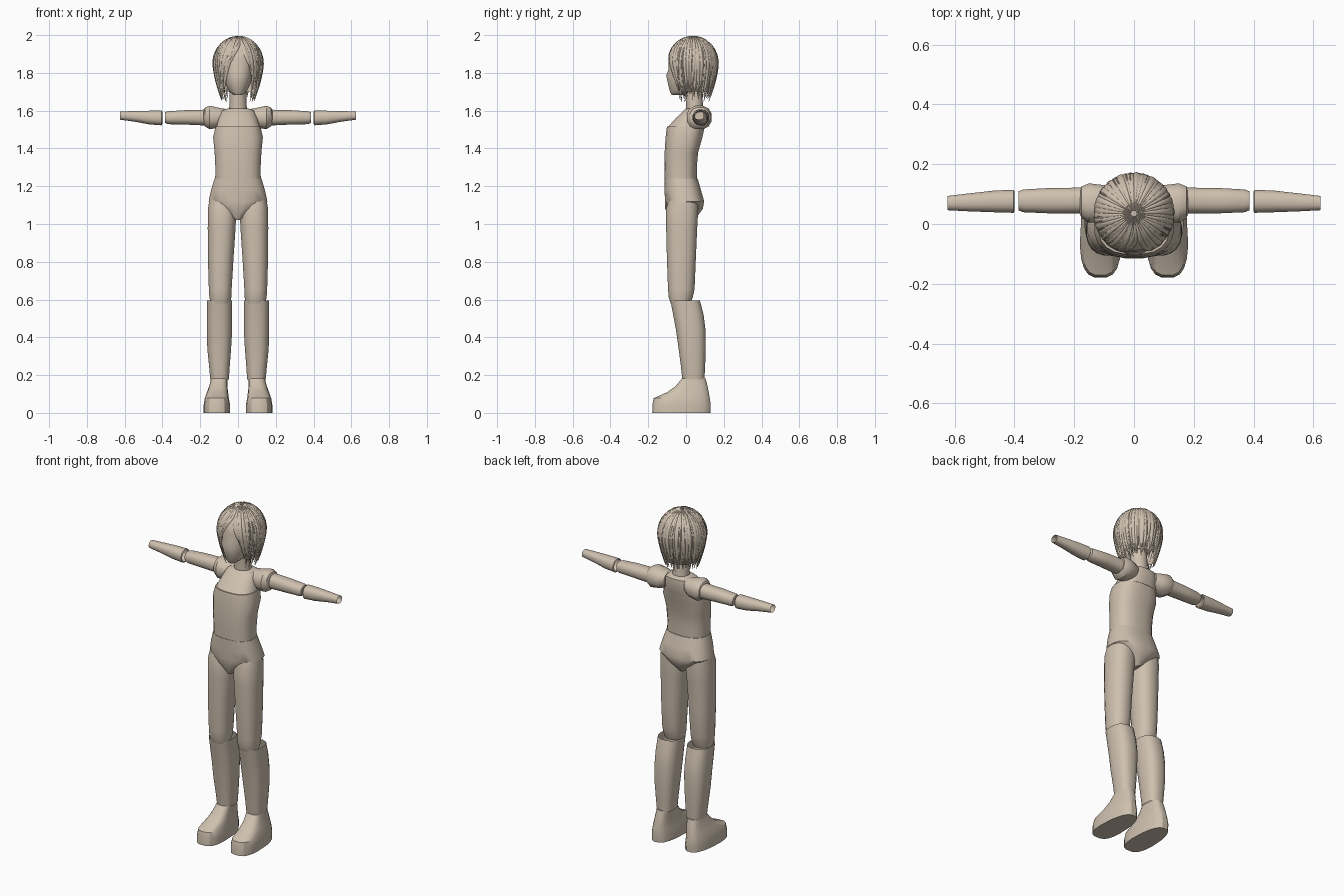
import bpy, bmesh, math, random

random.seed(4)
beige = bpy.data.materials.new("warm beige")
beige.diffuse_color = (0.62, 0.53, 0.43, 1)


def finish(name, bm, angle=35, closed=True):
    if closed:
        bmesh.ops.recalc_face_normals(bm, faces=bm.faces)
    me = bpy.data.meshes.new(name)
    bm.to_mesh(me)
    bm.free()
    me.materials.append(beige)
    for p in me.polygons:
        p.use_smooth = True
    me.set_sharp_from_angle(angle=math.radians(angle))
    ob = bpy.data.objects.new(name, me)
    bpy.context.collection.objects.link(ob)
    return ob


def spow(v, e):
    return math.copysign(abs(v) ** e, v)


def loft(name, rings, axis='z', side=1, n=20, power=2.3, caps=True, angle=35, shape=None):
    """Rings are (position, low, high, low, high) across the two other axes:
    x and y for axis z, y and z for axis x."""
    bm = bmesh.new()
    loops = []
    for pos, a0, a1, b0, b1 in rings:
        loop = []
        for i in range(n):
            t = 2 * math.pi * (i + 0.5) / n
            a = (a0 + a1) / 2 + (a1 - a0) / 2 * spow(math.cos(t), 2 / power)
            b = (b0 + b1) / 2 + (b1 - b0) / 2 * spow(math.sin(t), 2 / power)
            p = (a, b, pos) if axis == 'z' else (pos, a, b)
            if shape:
                p = shape(*p)
            loop.append(bm.verts.new((p[0] * side, p[1], p[2])))
        loops.append(loop)
    for l0, l1 in zip(loops, loops[1:]):
        for i in range(n):
            j = (i + 1) % n
            bm.faces.new((l0[i], l0[j], l1[j], l1[i]))
    if caps:
        bm.faces.new(loops[0])
        bm.faces.new(loops[-1])
    return finish(name, bm, angle)


def narrow_heel(x, y, z):
    return 0.105 + (x - 0.105) * (1 - 1.6 * max(0, y + 0.02)), y, z


# Trunk
loft("abdomen", [(1.225, -.122, .122, -.113, .058), (1.30, -.121, .121, -.115, .058),
                 (1.38, -.125, .125, -.114, .065), (1.46, -.133, .133, -.109, .088),
                 (1.515, -.120, .120, -.102, .100)], power=2.6)
loft("upper_chest", [(1.505, -.118, .118, -.104, .100), (1.56, -.103, .103, -.055, .115),
                     (1.60, -.088, .088, -.014, .112), (1.612, -.055, .055, .0, .095)], power=2.6)
loft("pelvis", [(1.242, -.125, .125, -.116, .062), (1.18, -.144, .144, -.115, .080),
                (1.12, -.157, .157, -.112, .097), (1.08, -.098, .098, -.111, .090),
                (1.02, -.012, .012, -.085, .045)], power=2.5)
loft("neck", [(1.58, -.052, .052, -.002, .098), (1.63, -.046, .046, .0, .09),
              (1.74, -.045, .045, -.01, .085)], power=2)

# Head with a pointed chin
loft("head", [(1.682, -.022, .022, -.075, -.01), (1.70, -.046, .046, -.086, .04),
              (1.74, -.066, .066, -.096, .10), (1.785, -.080, .080, -.106, .135),
              (1.82, -.090, .090, -.094, .150), (1.87, -.100, .100, -.095, .152),
              (1.92, -.085, .085, -.08, .130), (1.96, -.05, .05, -.03, .09)], power=2.2, angle=50)

# Limbs, mirrored on both sides
for side, tag in ((1, "left"), (-1, "right")):
    loft(tag + "_shoulder", [(.065, .02, .115, 1.53, 1.61), (.10, .005, .132, 1.508, 1.617),
                             (.15, .002, .138, 1.50, 1.628), (.175, .018, .128, 1.515, 1.618),
                             (.182, .035, .115, 1.53, 1.603)], 'x', side, n=12)
    loft(tag + "_upper_arm", [(.15, .035, .125, 1.52, 1.61), (.19, .035, .122, 1.522, 1.605),
                              (.28, .035, .121, 1.526, 1.603), (.37, .039, .116, 1.528, 1.597),
                              (.386, .045, .110, 1.535, 1.593)], 'x', side)
    loft(tag + "_forearm", [(.400, .042, .110, 1.530, 1.595), (.404, .037, .115, 1.522, 1.600),
                            (.47, .039, .112, 1.527, 1.600), (.55, .042, .103, 1.542, 1.598),
                            (.625, .046, .094, 1.552, 1.596)], 'x', side, caps=False)
    loft(tag + "_thigh", [(1.15, .02, .148, -.085, .06), (1.08, .008, .160, -.106, .066),
                          (0.98, .012, .161, -.106, .060), (0.82, .023, .160, -.102, .053),
                          (0.655, .033, .155, -.096, .046), (0.61, .035, .152, -.092, .036),
                          (0.58, .042, .145, -.082, .024)], 'z', side)
    loft(tag + "_calf", [(.596, .030, .165, -.083, .074), (.52, .030, .166, -.069, .094),
                         (.44, .030, .166, -.054, .104), (.34, .036, .163, -.040, .105),
                         (.25, .043, .154, -.028, .102), (.178, .048, .147, -.020, .098)],
         'z', side, power=2.5, caps=False)
    loft(tag + "_shoe", [(0, .042, .182, -.18, .13), (.045, .042, .182, -.179, .132),
                         (.078, .048, .176, -.172, .127), (.11, .052, .165, -.10, .121),
                         (.14, .054, .155, -.058, .115), (.182, .053, .146, -.022, .104)],
         'z', side, power=3, angle=28, shape=narrow_heel)


# Hair: points on a rounded shell; u = 0 crown, 1 widest level, above 1 hanging
def hair_point(a, u, k=1.0):
    if u < 1:
        r, z = math.sin(u * math.pi / 2), 1.85 + .144 * k * math.cos(u * math.pi / 2)
    else:
        r, z = 1 - .36 * (u - 1) ** 1.5, 1.85 - .2 * (u - 1)
    return (.134 * r * k * math.sin(a), .035 - .136 * r * k * math.cos(a), z)


def hair_length(a):
    f = abs(math.atan2(math.sin(a), math.cos(a)))     # 0 at the face
    return .86 + (1.82 - .86) * min(1, max(0, (f - .45) / .45))


# Under layer of hair
bm = bmesh.new()
N, M = 48, 14
grid = [[bm.verts.new(hair_point(2 * math.pi * i / N, .02 + (hair_length(2 * math.pi * i / N) - .1) * j / M, .965))
         for j in range(M + 1)] for i in range(N)]
for i in range(N):
    for j in range(M):
        bm.faces.new((grid[i][j], grid[i][j + 1], grid[(i + 1) % N][j + 1], grid[(i + 1) % N][j]))
bm.faces.new([g[0] for g in grid])
finish("hair_cap", bm, 60)


# Locks: ridged strips that taper to a point
def add_lock(bm, a, end, width, lift, sweep, start=.05):
    steps, rows = 12, []
    for j in range(steps + 1):
        t = j / steps
        u = start + (end - start) * t
        c = a + sweep * t * t
        w = width * (1 - t ** 3) + .002
        rows.append([bm.verts.new(hair_point(c + d * w, u, lift + e))
                     for d, e in ((-1, -.025), (-.5, .008), (0, .016), (.5, .008), (1, -.025))])
    for r0, r1 in zip(rows, rows[1:]):
        for q in range(4):
            bm.faces.new((r0[q], r1[q], r1[q + 1], r0[q + 1]))


bm = bmesh.new()
count = 44
for layer in range(2):
    for i in range(count):
        a = 2 * math.pi * (i + .5 * layer) / count - math.pi
        sweep = -.55 if -.9 < a < .15 else (.35 if .15 <= a < .8 else random.uniform(-.12, .12))
        end = hair_length(a + sweep) + random.uniform(-.12, .14)
        add_lock(bm, a, end, random.uniform(.09, .14), .99 + .012 * layer + random.uniform(-.01, .006), sweep)
finish("hair_locks", bm, 50, closed=False)

# Thin stray strands around the sides and back
bm = bmesh.new()
for i in range(26):
    a = random.uniform(.85, 2 * math.pi - .85)
    add_lock(bm, a, random.uniform(1.85, 2.02), .03, 1.0, random.uniform(-.15, .15), .6)
finish("hair_strands", bm, 50, closed=False)
